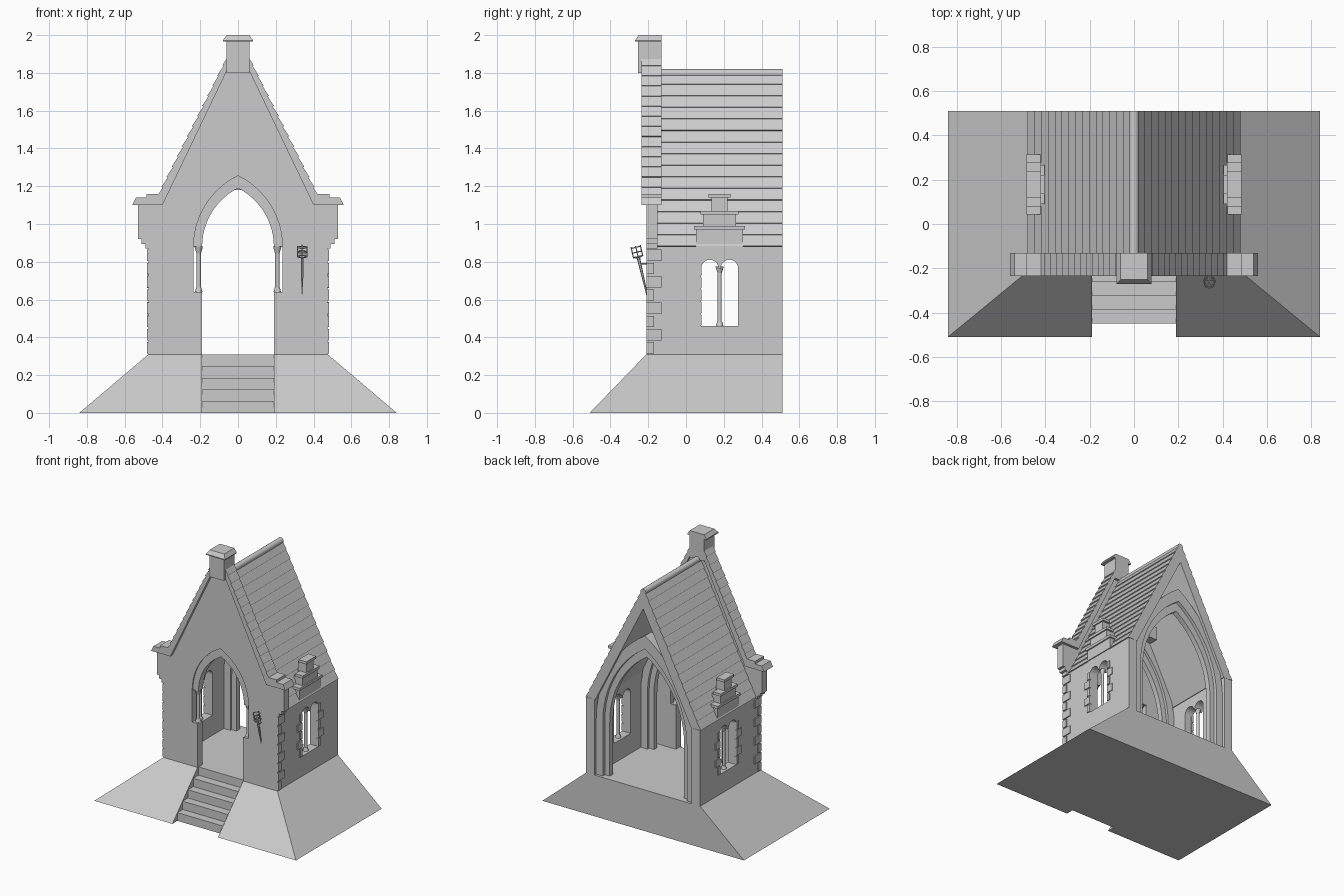
import bpy, bmesh, math
from mathutils import Vector, Matrix

cube = bpy.data.objects.get("Cube")
if cube:
    bpy.data.objects.remove(cube, do_unlink=True)

stone = bpy.data.materials.new("grey stone")
stone.use_nodes = True
stone.diffuse_color = (0.6, 0.6, 0.6, 1)
stone.node_tree.nodes["Principled BSDF"].inputs["Base Color"].default_value = (0.6, 0.6, 0.6, 1)

FLOOR, EAVE, RIDGE = 0.31, 0.88, 1.82
HALF, FRONT, BACK = 0.475, -0.21, 0.51
WIN = 0.178                       # window centre along y


def finish(name, bm, smooth=False):
    bmesh.ops.recalc_face_normals(bm, faces=bm.faces)
    mesh = bpy.data.meshes.new(name)
    bm.to_mesh(mesh)
    bm.free()
    mesh.materials.append(stone)
    ob = bpy.data.objects.new(name, mesh)
    bpy.context.scene.collection.objects.link(ob)
    if smooth:
        bpy.ops.object.select_all(action='DESELECT')
        ob.select_set(True)
        bpy.context.view_layer.objects.active = ob
        bpy.ops.object.shade_smooth_by_angle(angle=math.radians(40))
    return ob


def prism(name, loops, a, b, axis='y'):
    """Extrude an outline (with optional holes) between a and b."""
    bm = bmesh.new()
    edges = []
    for loop in loops:
        vs = [bm.verts.new((u, a, v) if axis == 'y' else (a, u, v)) for u, v in loop]
        edges += [bm.edges.new((p, q)) for p, q in zip(vs, vs[1:] + vs[:1])]
    bmesh.ops.triangle_fill(bm, use_beauty=True, use_dissolve=False, edges=edges)
    out = bmesh.ops.extrude_face_region(bm, geom=bm.faces[:])
    move = (0, b - a, 0) if axis == 'y' else (b - a, 0, 0)
    bmesh.ops.translate(bm, vec=move, verts=[g for g in out['geom'] if isinstance(g, bmesh.types.BMVert)])
    return finish(name, bm)


def hulls(name, groups):
    """One convex solid for each group of points."""
    bm = bmesh.new()
    for pts in groups:
        bmesh.ops.convex_hull(bm, input=[bm.verts.new(p) for p in pts])
    return finish(name, bm)


def box(x0, x1, y0, y1, z0, z1):
    return [(x, y, z) for x in (x0, x1) for y in (y0, y1) for z in (z0, z1)]


def mirror(pts):
    """Complete a right-hand outline with its left-hand reflection."""
    return pts + [(-u, v) for u, v in reversed(pts) if u > 1e-6]


def pointed(w, spring, crown, n=12):
    """Right half of a pointed arch, from springing up to crown."""
    h = crown - spring
    c = (h * h - w * w) / (2 * w)
    r, end = c + w, math.atan2(h, c)
    pts = [(r * math.cos(end * i / n) - c, spring + r * math.sin(end * i / n)) for i in range(n)]
    return pts + [(0, crown)]


def courses(p0, p1, n, lip):
    """Sawtooth line of overlapping courses going up from p0 to p1."""
    a, b = Vector(p0), Vector(p1)
    d = (b - a) / n
    out = Vector((d.y, -d.x)).normalized() * lip
    pts = []
    for i in range(n):
        pts += [tuple(a + d * i + out), tuple(a + d * (i + 1))]
    return pts


def tubes(name, parts, sides=12):
    """Tapered rods, each given as start, end, start radius, end radius."""
    bm = bmesh.new()
    for p, q, r0, r1 in parts:
        p, q = Vector(p), Vector(q)
        rot = (q - p).to_track_quat('Z', 'Y').to_matrix().to_4x4()
        bmesh.ops.create_cone(bm, cap_ends=True, segments=sides, radius1=r0, radius2=r1,
                              depth=(q - p).length, matrix=Matrix.Translation((p + q) / 2) @ rot)
    return finish(name, bm, True)


# Sloping plinth on both sides of the stair
hulls("plinth", [[(s * x, y, z) for x, y, z in (
    (0.19, -0.51, 0), (0.84, -0.51, 0), (0.84, BACK, 0), (0.19, BACK, 0),
    (0.19, FRONT, FLOOR), (HALF, FRONT, FLOOR), (HALF, BACK, FLOOR), (0.19, BACK, FLOOR))]
    for s in (-1, 1)])

# Stair and middle of the floor
rise = FLOOR / 5
steps = [(BACK, 0), (-0.45, 0)]
for i in range(5):
    y = -0.45 + 0.063 * i
    steps += [(y, rise * (i + 1)), (y + 0.063, rise * (i + 1))]
steps[-1] = (BACK, FLOOR)
prism("stair", [steps], -0.19, 0.19, 'x')

# Front gable wall with stepped corbels and doorway
door = [(0.19, FLOOR), (0.19, 0.64), (0.235, 0.64)] + pointed(0.235, EAVE, 1.255)
outer = [(HALF, FLOOR), (HALF, 0.87), (0.49, 0.87), (0.49, 0.895), (0.51, 0.895), (0.51, 0.92),
         (0.53, 0.92), (0.53, 1.10), (0.41, 1.10), (0.05, 1.83)]
wall = list(reversed(door)) + outer
prism("front_gable_wall", [wall + [(-u, v) for u, v in reversed(wall) if u > 1e-6]], FRONT, -0.15)

# Door archivolt and its little columns
prism("door_arch", [mirror(pointed(0.236, EAVE, 1.257)) [:-1] + [(-0.236, EAVE), (-0.19, EAVE)]
                    + [(-u, v) for u, v in pointed(0.19, EAVE, 1.19)][1:]
                    + list(reversed(pointed(0.19, EAVE, 1.19)))[1:]], -0.20, -0.145)
cols = []
for s in (-1, 1):
    x, y = s * 0.208, -0.175
    cols += [((x, y, 0.64), (x, y, 0.665), 0.02, 0.013), ((x, y, 0.66), (x, y, 0.86), 0.012, 0.012),
             ((x, y, 0.845), (x, y, EAVE), 0.012, 0.022)]
tubes("door_columns", cols)

# Stepped coping along the gable, kneelers and pinnacle
for s, side in ((1, "left"), (-1, "right")):
    line = [(0.40, 1.10), (0.425, 1.10)] + courses((0.425, 1.14), (0.05, 1.89), 14, 0.007) + [(0.05, 1.83)]
    prism(side + "_coping", [[(s * u, v) for u, v in line]], -0.235, -0.13)
    hulls(side + "_kneeler", [
        [(s * x, y, z) for y in (-0.235, -0.13)
         for x, z in ((0.40, 1.10), (0.56, 1.10), (0.54, 1.14), (0.40, 1.14))],
        box(s * 0.39, s * 0.485, -0.235, -0.13, 1.14, 1.16)])
hulls("pinnacle", [
    box(-0.06, 0.06, -0.255, -0.13, 1.80, 1.97),
    box(-0.08, 0.08, -0.27, -0.13, 1.965, 1.972) + box(-0.06, 0.06, -0.25, -0.13, 1.99, 2.0)])

# Roof in overlapping courses with a rounded ridge
roof = courses((HALF, EAVE), (0.012, 1.80), 15, 0.007)
outline = mirror(roof) + [(-0.40, EAVE), (0, 1.67), (0.40, EAVE)]
prism("roof", [outline], -0.16, BACK)
tubes("ridge", [((0, -0.16, 1.797), (0, BACK, 1.797), 0.023, 0.023)], 16)

# Side walls with stepped gablets and twin round-headed windows
half = [(0.125, EAVE), (0.125, 0.97), (0.088, 0.97), (0.088, 1.05), (0.043, 1.05), (0.043, 1.14)]
gablet = [(WIN + u, v) for u, v in half] + [(WIN - u, v) for u, v in reversed(half)]
side_wall = [(-0.16, FLOOR), (BACK, FLOOR), (BACK, EAVE)] + gablet + [(-0.16, EAVE)]
r = 0.046
head = [(0.052 + r * math.cos(math.pi * i / 10), 0.765 + r * math.sin(math.pi * i / 10)) for i in range(11)]
light = [(0.098, 0.46)] + head
window = [(WIN + u, v) for u, v in light] + [(WIN - u, v) for u, v in reversed(light)]
for s, side in ((1, "left"), (-1, "right")):
    prism(side + "_wall", [side_wall, window], s * 0.405, s * HALF, 'x')
    hulls(side + "_gablet_caps", [box(s * 0.42, s * 0.485, WIN - w, WIN + w, z, z + 0.02)
                                  for w, z in ((0.135, 0.97), (0.10, 1.05), (0.058, 1.14))])
    x = s * 0.44
    tubes(side + "_window_column", [
        ((x, WIN, 0.46), (x, WIN, 0.485), 0.02, 0.013), ((x, WIN, 0.48), (x, WIN, 0.76), 0.011, 0.011),
        ((x, WIN, 0.74), (x, WIN, 0.775), 0.011, 0.022)])
    # Quoins at the front corner and beside the window
    blocks = []
    for i in range(8):
        z, long = FLOOR + 0.07 * i, 0.04 + 0.04 * (i % 2)
        blocks.append(box(s * 0.46, s * 0.483, FRONT, FRONT + long, z + 0.004, z + 0.064))
    for i in range(5):
        z, long = 0.46 + 0.066 * i, 0.025 + 0.03 * (i % 2)
        for t in (-1, 1):
            blocks.append(box(s * 0.46, s * 0.481, WIN + t * 0.096, WIN + t * (0.098 + long), z + 0.004, z + 0.06))
    hulls(side + "_quoins", blocks)


# Pointed ribs standing inside the room, in two orders
def rib(name, w_out, crown_out, w_in, crown_in, y0, y1):
    out = [(w_out, FLOOR)] + pointed(w_out, 0.72, crown_out)
    inn = [(w_in, FLOOR)] + pointed(w_in, 0.72, crown_in)
    loop = mirror(out) + list(reversed(mirror(inn)))
    prism(name, [loop], y0, y1)


rib("back_outer_rib", 0.405, 1.46, 0.35, 1.36, 0.41, 0.49)
rib("back_inner_rib", 0.36, 1.38, 0.31, 1.29, 0.425, 0.465)
rib("front_outer_rib", 0.405, 1.46, 0.35, 1.36, -0.12, -0.04)
rib("front_inner_rib", 0.36, 1.38, 0.31, 1.29, -0.10, -0.06)

# Hanging boss under the ridge
hulls("ceiling_boss", [box(-0.035, 0.035, WIN - 0.035, WIN + 0.035, 1.18, 1.28),
                       box(-0.012, 0.012, WIN - 0.012, WIN + 0.012, 1.27, 1.72)])

# Wall torch with a wire basket, leaning out from the wall
foot, neck = Vector((0.34, -0.205, 0.62)), Vector((0.34, -0.252, 0.82))
axis = (neck - foot).normalized()
side_x = Vector((1, 0, 0))
side_y = axis.cross(side_x)
rods = [(foot, neck, 0.004, 0.009), ((0.34, -0.245, 0.79), (0.34, -0.2, 0.79), 0.004, 0.004)]


def rim(i, h):
    a = math.tau * i / 8
    return neck + axis * h + (side_x * math.cos(a) + side_y * math.sin(a)) * 0.025


for i in range(8):
    for h in (0.008, 0.032, 0.058):
        rods.append((rim(i, h), rim(i + 1, h), 0.003, 0.003))
    if i % 2 == 0:
        rods += [(rim(i, 0.004), rim(i, 0.066), 0.003, 0.003), (neck, rim(i, 0.008), 0.003, 0.003)]
tubes("wall_torch", rods, 6)
